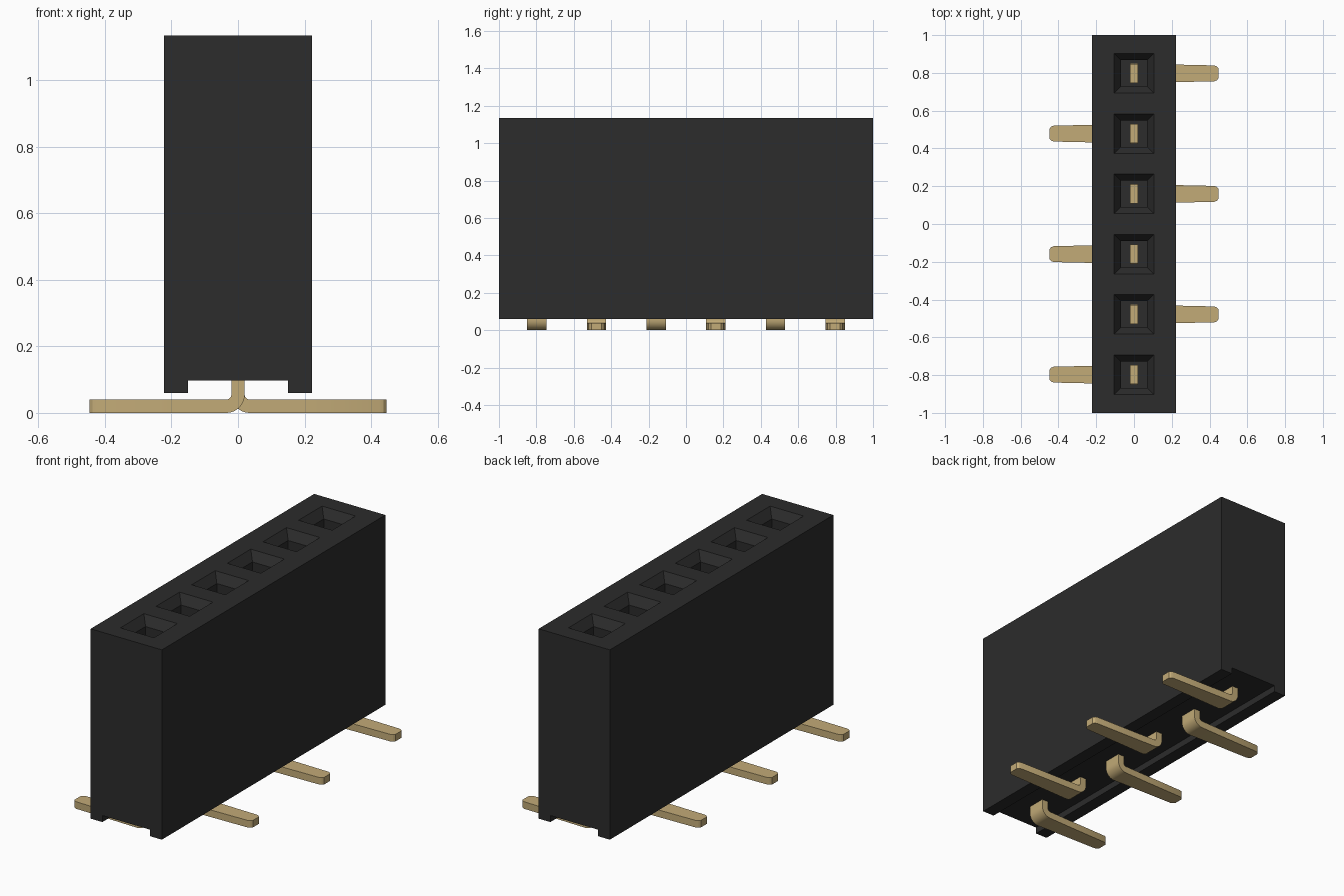
import bpy
import bmesh
from math import sin, cos, pi, radians

if "Cube" in bpy.data.objects:
    bpy.data.objects.remove(bpy.data.objects["Cube"], do_unlink=True)

PITCH, COUNT = 0.319, 6
CENTRES = [(i - (COUNT - 1) / 2) * PITCH for i in range(COUNT)]
WIDTH, TOP, BOTTOM, CHANNEL = 0.223, 1.135, 0.06, 0.097
MOUTH, FUNNEL = 0.105, 0.05
HOLE_FLOOR, PIN_TOP = 0.25, 0.75


def material(name, colour):
    mat = bpy.data.materials.new(name)
    mat.use_nodes = True
    mat.diffuse_color = (*colour, 1)
    mat.node_tree.nodes["Principled BSDF"].inputs["Base Color"].default_value = (*colour, 1)
    return mat


def finish(bm, name, mat):
    bmesh.ops.recalc_face_normals(bm, faces=bm.faces)
    mesh = bpy.data.meshes.new(name)
    bm.to_mesh(mesh)
    bm.free()
    mesh.materials.append(mat)
    obj = bpy.data.objects.new(name, mesh)
    bpy.context.collection.objects.link(obj)
    return obj


def loft(rings):
    """Skin a row of equal point loops and cap both ends."""
    bm = bmesh.new()
    loops = [[bm.verts.new(p) for p in ring] for ring in rings]
    n = len(loops[0])
    for a, b in zip(loops, loops[1:]):
        for i in range(n):
            j = (i + 1) % n
            bm.faces.new((a[i], a[j], b[j], b[i]))
    bm.faces.new(loops[0])
    bm.faces.new(loops[-1])
    bmesh.ops.recalc_face_normals(bm, faces=bm.faces)
    return bm


black = material("black plastic", (0.025, 0.025, 0.025))
gold = material("gold metal", (0.54, 0.405, 0.185))

# Housing: channelled profile along y, divided at the socket mouths
half = [(MOUTH, TOP), (WIDTH, TOP), (WIDTH, BOTTOM), (0.15, BOTTOM), (0.15, CHANNEL)]
profile = half + [(-x, z) for x, z in reversed(half)]
stations = [-1] + [c + s * MOUTH for c in CENTRES for s in (-1, 1)] + [1]
bm = loft([[(x, y, z) for x, z in profile] for y in stations])

# Sockets: sloped funnel, then a straight shaft
mouths = []
for f in bm.faces:
    c = f.calc_center_median()
    if f.normal.z > 0.9 and abs(c.x) < 0.01 and any(abs(c.y - y) < 0.01 for y in CENTRES):
        mouths.append(f)
bmesh.ops.inset_individual(bm, faces=mouths, thickness=FUNNEL, depth=-FUNNEL)
shafts = bmesh.ops.extrude_discrete_faces(bm, faces=mouths)["faces"]
for f in shafts:
    for v in f.verts:
        v.co.z = HOLE_FLOOR
finish(bm, "housing", black)


def pin(name, y, side):
    """Upright contact that bends into a flat foot towards one side."""
    t, big, small = 0.02, 0.055, 0.015
    # each station: outer x, z, inner x, z, half width
    path = [(-t, PIN_TOP, t, PIN_TOP, 0.05)]
    cx, cz = big - t, big
    for i in range(9):
        a = pi + i * pi / 16
        path.append((cx + big * cos(a), cz + big * sin(a),
                     cx + small * cos(a), cz + small * sin(a), 0.052))
    for x, w in ((0.2, 0.047), (0.425, 0.042), (0.438, 0.037), (0.447, 0.027)):
        path.append((x, 0, x, 2 * t, w))
    rings = [[(side * ox, y - w, oz), (side * ox, y + w, oz),
              (side * ix, y + w, iz), (side * ix, y - w, iz)]
             for ox, oz, ix, iz, w in path]
    obj = finish(loft(rings), name, gold)
    bpy.ops.object.select_all(action="DESELECT")
    obj.select_set(True)
    bpy.context.view_layer.objects.active = obj
    bpy.ops.object.shade_smooth_by_angle(angle=radians(25))


# Pins alternate left and right along the row
for i, y in enumerate(CENTRES):
    pin(f"pin_{i + 1}", y, 1 if i % 2 else -1)
